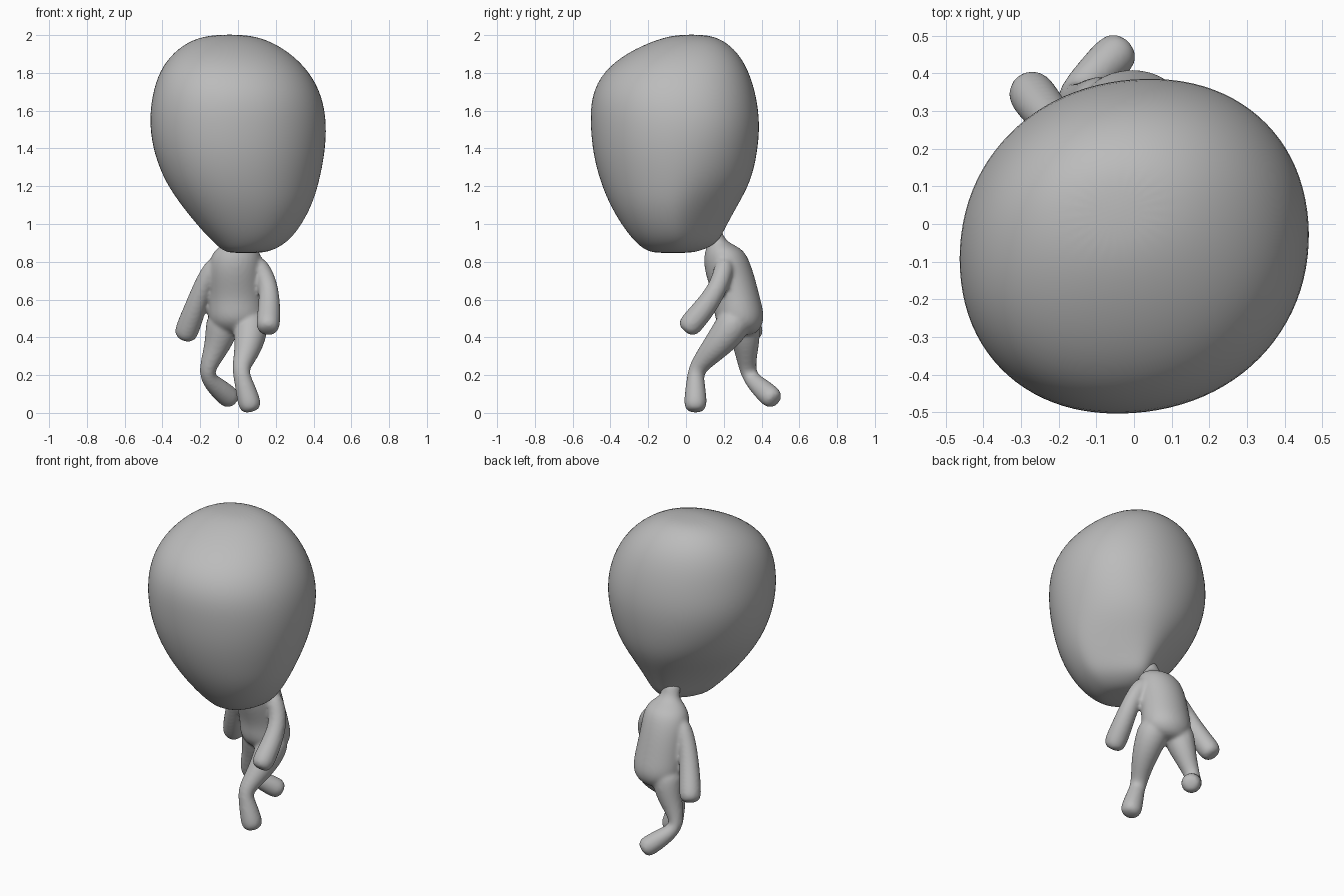
import bpy, bmesh
from math import sin, cos, pi, copysign
from mathutils import Vector

if "Cube" in bpy.data.objects:
    bpy.data.objects.remove(bpy.data.objects["Cube"])

skin = bpy.data.materials.new("plain grey")
skin.use_nodes = True
skin.diffuse_color = (0.5, 0.5, 0.5, 1)
skin.node_tree.nodes["Principled BSDF"].inputs["Base Color"].default_value = (0.5, 0.5, 0.5, 1)


def skin_rings(bm, rings):
    """Bridge closed rings of points and cap both ends."""
    loops = [[bm.verts.new(p) for p in ring] for ring in rings]
    n = len(loops[0])
    for a, b in zip(loops, loops[1:]):
        for i in range(n):
            j = (i + 1) % n
            bm.faces.new((a[i], a[j], b[j], b[i]))
    bm.faces.new(loops[0][::-1])
    bm.faces.new(loops[-1])


def egg_ring(z, x0, x1, y0, y1, taper=0.0, skew=0.0, power=1.0, n=24):
    """Horizontal oval from its extents; taper narrows the back, power below 1 squares it."""
    cx, cy, rx, ry = (x0 + x1) / 2, (y0 + y1) / 2, (x1 - x0) / 2, (y1 - y0) / 2
    ring = []
    for i in range(n):
        c, s = (copysign(abs(v) ** power, v)
                for v in (cos(2 * pi * i / n), sin(2 * pi * i / n)))
        x = rx * c * (1 - taper * max(0, s))
        ring.append((cx + x, cy + ry * s + skew * x, z))
    return ring


def limb(bm, path, n=12):
    """Round tube through (x, y, z, radius) points with a rounded tip."""
    pts = [(Vector(p[:3]), p[3]) for p in path]
    end, r = pts[-1]
    out = (end - pts[-2][0]).normalized()
    pts += [(end + out * r * 0.65, r * 0.92), (end + out * r * 1.05, r * 0.55)]
    rings = []
    for i, (p, r) in enumerate(pts):
        d = pts[min(i + 1, len(pts) - 1)][0] - pts[max(i - 1, 0)][0]
        side = d.cross(Vector((0, 1, 0))).normalized()
        up = side.cross(d).normalized()
        rings.append([p + 1.08 * r * (side * cos(2 * pi * k / n) + up * sin(2 * pi * k / n))
                      for k in range(n)])
    skin_rings(bm, rings)


def finish(bm, name):
    bmesh.ops.recalc_face_normals(bm, faces=bm.faces)
    for f in bm.faces:
        f.smooth = True
    mesh = bpy.data.meshes.new(name)
    bm.to_mesh(mesh)
    bm.free()
    mesh.materials.append(skin)
    ob = bpy.data.objects.new(name, mesh)
    bpy.context.collection.objects.link(ob)
    ob.modifiers.new("round", "SUBSURF").levels = 2
    ob.modifiers["round"].render_levels = 2
    return ob


# Oversized head, narrowing at the back towards the neck
bm = bmesh.new()
skin_rings(bm, [egg_ring(*s, skew=0.07, power=0.94) for s in (
    (0.846, -0.03, 0.11, -0.15, 0.01),
    (0.857, -0.08, 0.18, -0.21, 0.08, 0.3),
    (0.90, -0.13, 0.26, -0.265, 0.17, 0.5),
    (0.97, -0.20, 0.325, -0.325, 0.205, 0.5),
    (1.09, -0.30, 0.395, -0.40, 0.27, 0.35),
    (1.22, -0.39, 0.435, -0.455, 0.345, 0.15),
    (1.37, -0.45, 0.465, -0.495, 0.38, 0.05),
    (1.53, -0.475, 0.475, -0.51, 0.395),
    (1.68, -0.46, 0.45, -0.505, 0.375),
    (1.81, -0.42, 0.38, -0.44, 0.335),
    (1.91, -0.345, 0.275, -0.31, 0.275),
    (1.98, -0.24, 0.15, -0.15, 0.19),
    (2.003, -0.12, 0.03, -0.04, 0.10))])
finish(bm, "head")

# Torso with a slim neck running into the head
bm = bmesh.new()
skin_rings(bm, [egg_ring(*s) for s in (
    (0.41, -0.07, 0.06, 0.25, 0.36),
    (0.45, -0.14, 0.13, 0.18, 0.40),
    (0.51, -0.16, 0.15, 0.145, 0.418),
    (0.60, -0.155, 0.14, 0.15, 0.395),
    (0.72, -0.16, 0.13, 0.105, 0.365),
    (0.81, -0.155, 0.13, 0.09, 0.335),
    (0.87, -0.12, 0.11, 0.105, 0.30),
    (0.90, -0.065, 0.06, 0.115, 0.225),
    (0.94, -0.05, 0.055, 0.105, 0.195),
    (1.01, -0.05, 0.07, 0.03, 0.18))])

# Arms
limb(bm, [(-0.10, 0.21, 0.81, 0.055), (-0.175, 0.235, 0.70, 0.048),
          (-0.225, 0.285, 0.56, 0.056), (-0.267, 0.34, 0.445, 0.062)])
limb(bm, [(0.08, 0.21, 0.82, 0.055), (0.16, 0.19, 0.70, 0.048),
          (0.167, 0.12, 0.58, 0.056), (0.16, 0.035, 0.48, 0.062)])

# Legs: one planted forward, one bent back
limb(bm, [(0.065, 0.28, 0.53, 0.085), (0.068, 0.23, 0.43, 0.09),
          (0.05, 0.135, 0.325, 0.065), (0.01, 0.055, 0.235, 0.044),
          (0.025, 0.05, 0.18, 0.045), (0.057, 0.05, 0.065, 0.06)])
limb(bm, [(-0.075, 0.29, 0.53, 0.085), (-0.085, 0.31, 0.43, 0.085),
          (-0.12, 0.32, 0.33, 0.06), (-0.172, 0.325, 0.215, 0.04),
          (-0.145, 0.36, 0.165, 0.046), (-0.06, 0.44, 0.093, 0.058)])
body = finish(bm, "body")

# Fuse torso and limbs into one soft skin
fuse = body.modifiers.new("fuse", "REMESH")
fuse.mode = "VOXEL"
fuse.voxel_size = 0.01
fuse.use_smooth_shade = True
soften = body.modifiers.new("soften", "SMOOTH")
soften.factor = 0.5
soften.iterations = 8
